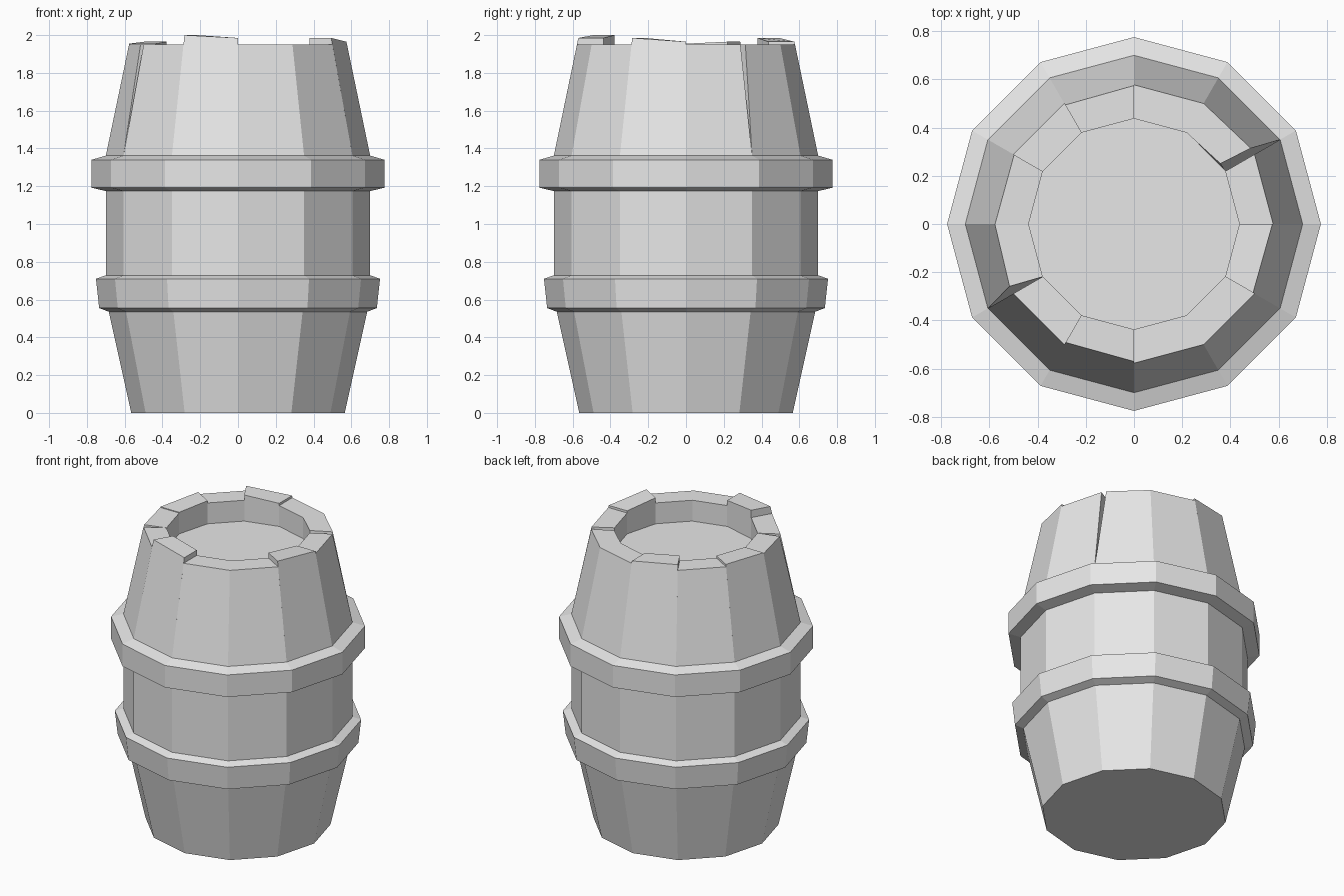
import bpy
import bmesh
from math import cos, sin, radians

cube = bpy.data.objects.get("Cube")
if cube:
    bpy.data.objects.remove(cube, do_unlink=True)

SIDES = 12
STEP = 360 / SIDES

# One plain grey for the whole barrel
grey = bpy.data.materials.new("plain_grey")
grey.use_nodes = True
grey.diffuse_color = (0.8, 0.8, 0.8, 1)
grey.node_tree.nodes["Principled BSDF"].inputs["Base Color"].default_value = (0.8, 0.8, 0.8, 1)


def polar(radius, degrees, z):
    a = radians(degrees)
    return (radius * cos(a), radius * sin(a), z)


def finish(name, bm):
    bmesh.ops.recalc_face_normals(bm, faces=bm.faces)
    mesh = bpy.data.meshes.new(name)
    bm.to_mesh(mesh)
    bm.free()
    mesh.materials.append(grey)
    obj = bpy.data.objects.new(name, mesh)
    bpy.context.collection.objects.link(obj)
    return obj


def lathe(name, profile, closed=False):
    """Turn a (radius, z) profile into a faceted solid; open profiles get flat caps."""
    bm = bmesh.new()
    rings = [[bm.verts.new(polar(r, k * STEP, z)) for k in range(SIDES)] for r, z in profile]
    pairs = list(zip(rings, rings[1:]))
    if closed:
        pairs.append((rings[-1], rings[0]))
    else:
        bm.faces.new(rings[0])
        bm.faces.new(rings[-1])
    for low, high in pairs:
        for k in range(SIDES):
            n = (k + 1) % SIDES
            bm.faces.new((low[k], low[n], high[n], high[k]))
    return finish(name, bm)


# Lower body, hoops and recessed lid
lathe("barrel_body", [(0.565, 0), (0.683, 0.53), (0.70, 0.73), (0.70, 1.36)])
lathe("lower_hoop", [(0.67, 0.53), (0.735, 0.555), (0.752, 0.71), (0.69, 0.732)], closed=True)
lathe("upper_hoop", [(0.69, 1.172), (0.775, 1.192), (0.775, 1.34), (0.69, 1.365)], closed=True)
lathe("lid", [(0.44, 1.76), (0.44, 1.81)])

# Upper staves: some stand proud of the rim, two are sprung apart
RIM, SHOULDER = 1.95, 1.36
raised = {3: (1.965, 1.985), 5: (1.965, 1.955), 8: (2.0, 1.985), 11: (1.985, 1.965)}


def stave(k):
    bm = bmesh.new()
    ends = []
    for side, z in enumerate(raised.get(k, (RIM, RIM))):
        angle = (k + side) * STEP
        outer_turn = inner_turn = 0
        if (k, side) == (1, 0):      # stave pushed sideways
            outer_turn, inner_turn = 3, 5
        elif (k, side) == (6, 1):    # stave twisted open at its outer corner
            outer_turn = -3.4
        outer_r = 0.577 - (z - RIM) * 0.2
        ends.append([bm.verts.new(p) for p in (
            polar(0.70, angle, SHOULDER),
            polar(outer_r, angle + outer_turn, z),
            polar(0.437, angle + inner_turn, z),
            polar(0.437, angle, SHOULDER))])
    a, b = ends
    bm.faces.new(a)
    bm.faces.new(b)
    for i in range(4):
        j = (i + 1) % 4
        bm.faces.new((a[i], a[j], b[j], b[i]))
    return finish(f"upper_stave_{k + 1}", bm)


for k in range(SIDES):
    stave(k)
